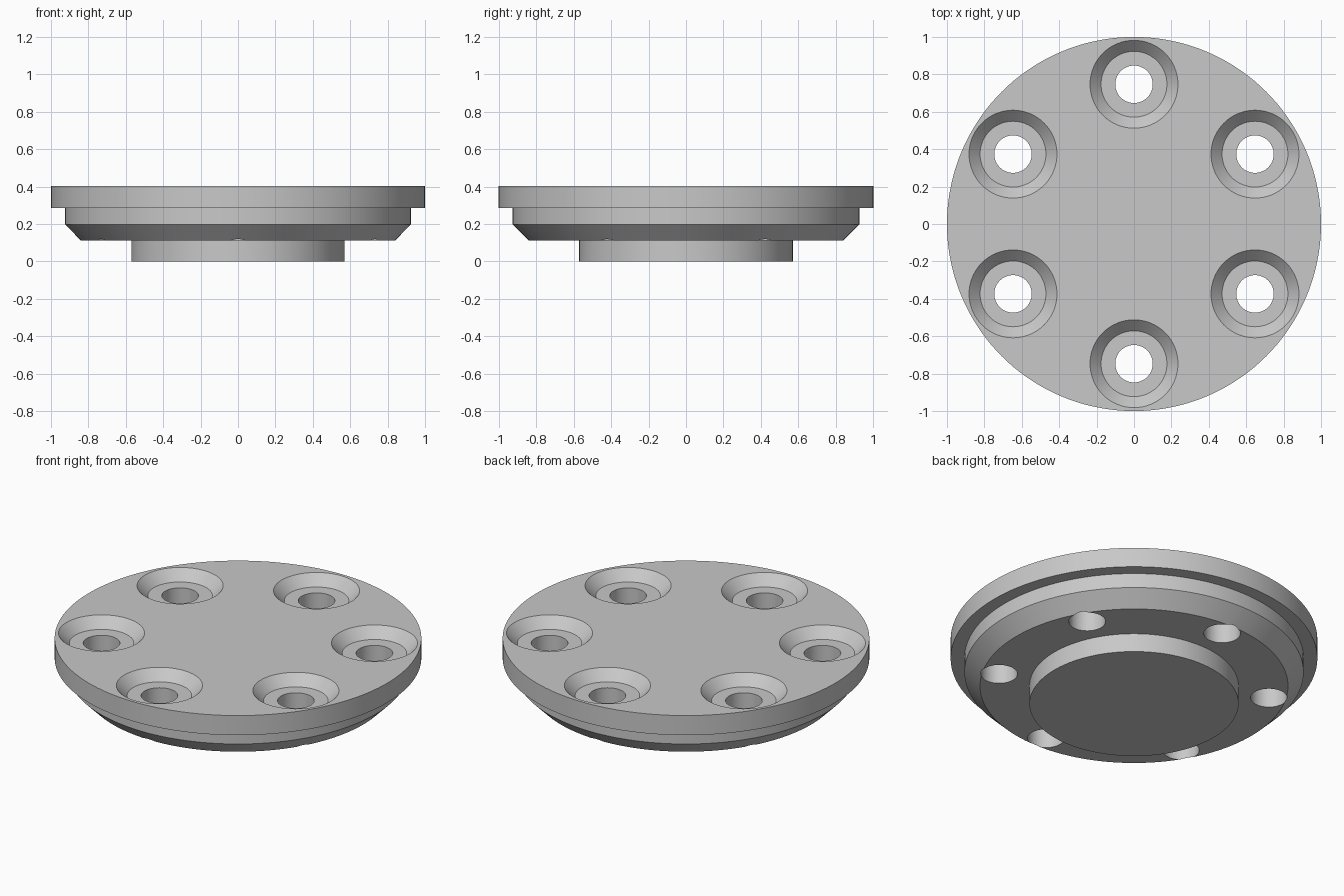
import bpy, bmesh, math
from mathutils import Matrix, Vector

if "Cube" in bpy.data.objects:
    bpy.data.objects.remove(bpy.data.objects["Cube"], do_unlink=True)

TOP, LEDGE = 0.404, 0.344
BOLT_RADIUS = 0.747

# Material
steel = bpy.data.materials.new("light grey metal")
steel.use_nodes = True
colour = (0.58, 0.58, 0.58, 1)
steel.diffuse_color = colour
steel.node_tree.nodes["Principled BSDF"].inputs["Base Color"].default_value = colour


def lathe(bm, profile, segments, centre=(0, 0)):
    """Closed solid turned about a vertical axis from (radius, height) points."""
    rings = []
    for r, z in profile:
        rings.append([bm.verts.new((centre[0] + r * math.cos(a), centre[1] + r * math.sin(a), z))
                      for a in (math.tau * i / segments for i in range(segments))])
    for low, high in zip(rings, rings[1:]):
        for i in range(segments):
            j = (i + 1) % segments
            bm.faces.new((low[i], low[j], high[j], high[i]))
    bm.faces.new(rings[0][::-1])
    bm.faces.new(rings[-1])


def make_object(name, bm):
    mesh = bpy.data.meshes.new(name)
    bmesh.ops.recalc_face_normals(bm, faces=bm.faces)
    bm.to_mesh(mesh)
    bm.free()
    mesh.materials.append(steel)
    obj = bpy.data.objects.new(name, mesh)
    bpy.context.collection.objects.link(obj)
    return obj


# Stepped flange: locating boss, chamfered body, wide rim
bm = bmesh.new()
lathe(bm, [(0.57, 0), (0.57, 0.112), (0.84, 0.112), (0.925, 0.198),
           (0.925, 0.286), (1, 0.286), (1, TOP)], 144)
flange = make_object("flange", bm)

# Six countersunk bolt holes
bm = bmesh.new()
for k in range(6):
    a = math.radians(90 + 60 * k)
    lathe(bm, [(0.1, 0.05), (0.1, LEDGE), (0.176, LEDGE), (0.235, TOP), (0.284, TOP + 0.05)],
          64, (BOLT_RADIUS * math.cos(a), BOLT_RADIUS * math.sin(a)))
cutter = make_object("bolt_hole_cutter", bm)
cutter.hide_render = True

bpy.ops.object.select_all(action='DESELECT')
bpy.context.view_layer.objects.active = flange
flange.select_set(True)
cut = flange.modifiers.new("bolt_holes", 'BOOLEAN')
cut.operation = 'DIFFERENCE'
cut.solver = 'EXACT'
cut.object = cutter
bpy.ops.object.modifier_apply(modifier=cut.name)
bpy.data.objects.remove(cutter, do_unlink=True)

# Smooth walls with crisp edges
bpy.ops.object.shade_smooth_by_angle(angle=math.radians(30))
